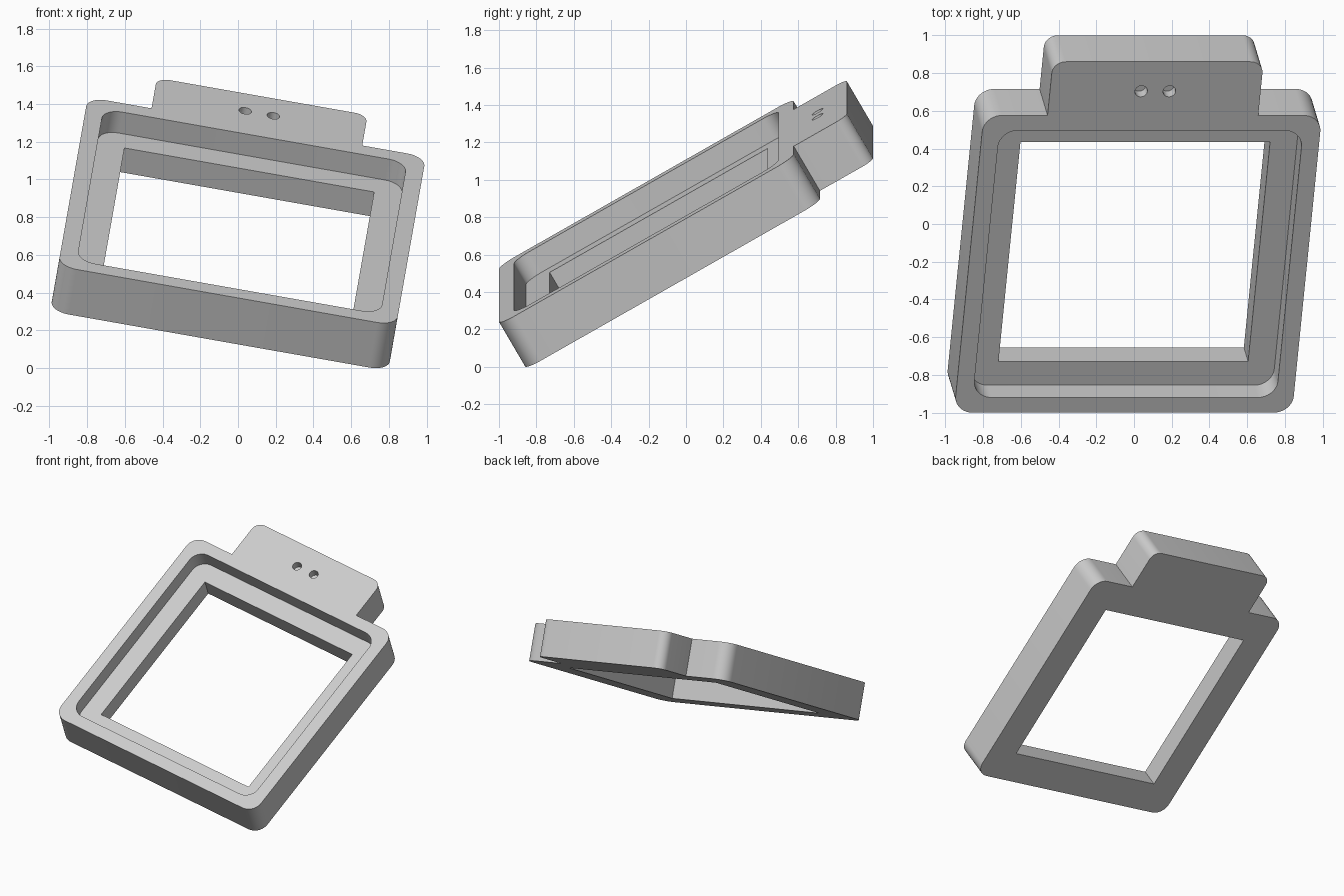
import bpy, bmesh, math
from mathutils import Vector, Euler, Matrix

if "Cube" in bpy.data.objects:
    bpy.data.objects.remove(bpy.data.objects["Cube"], do_unlink=True)

# Main sizes, in the frame's own flat coordinates (top face at z = 0)
SIDE, THICK = 1.82, 0.28
HALF = SIDE / 2
TAB_HALF, TAB_LENGTH = 0.567, 0.328
WALL, RECESS_DEPTH, LEDGE = 0.093, 0.13, 0.238
HOLE_RADIUS, HOLE_DEPTH = 0.034, 0.06

grey = bpy.data.materials.new("light grey")
grey.use_nodes = True
colour = (0.6, 0.6, 0.6, 1)
grey.diffuse_color = colour
grey.node_tree.nodes["Principled BSDF"].inputs["Base Color"].default_value = colour


def rounded(corners, steps=10):
    """Outline with right-angled corners (x, y, radius) replaced by arcs."""
    points = []
    for i, (x, y, r) in enumerate(corners):
        p = Vector((x, y))
        if r == 0:
            points.append(p)
            continue
        a = (Vector(corners[i - 1][:2]) - p).normalized()
        b = (Vector(corners[(i + 1) % len(corners)][:2]) - p).normalized()
        centre = p + r * (a + b)
        for k in range(steps + 1):
            t = math.pi / 2 * k / steps
            points.append(centre - r * (math.cos(t) * b + math.sin(t) * a))
    return points


def square(half, r):
    return rounded([(-half, -half, r), (half, -half, r), (half, half, r), (-half, half, r)])


def circle(x, y, r, n=24):
    return [Vector((x + r * math.cos(math.tau * k / n), y + r * math.sin(math.tau * k / n)))
            for k in range(n)]


def prism(name, outline, bottom, top):
    bm = bmesh.new()
    face = bm.faces.new([bm.verts.new((p.x, p.y, bottom)) for p in outline])
    result = bmesh.ops.extrude_face_region(bm, geom=[face])
    moved = [v for v in result["geom"] if isinstance(v, bmesh.types.BMVert)]
    bmesh.ops.translate(bm, verts=moved, vec=(0, 0, top - bottom))
    bmesh.ops.recalc_face_normals(bm, faces=bm.faces)
    mesh = bpy.data.meshes.new(name)
    bm.to_mesh(mesh)
    bm.free()
    obj = bpy.data.objects.new(name, mesh)
    bpy.context.collection.objects.link(obj)
    return obj


# Square frame with a mounting tab along its back edge
right = [(HALF, -HALF, 0.1), (HALF, HALF, 0.1), (TAB_HALF, HALF, 0),
         (TAB_HALF, HALF + TAB_LENGTH, 0.07)]
left = [(-x, y, r) for x, y, r in reversed(right)]
frame = prism("tabbed_frame", rounded(right + left), -THICK, 0)
frame.data.materials.append(grey)

# Recess, through opening and two blind holes in the tab
cutters = [
    prism("recess_cutter", square(HALF - WALL, 0.1), -RECESS_DEPTH, 0.1),
    prism("opening_cutter", square(HALF - LEDGE, 0), -THICK - 0.1, 0.05),
]
for side in (-1, 1):
    outline = circle(side * 0.076, HALF + 0.147, HOLE_RADIUS)
    cutters.append(prism("hole_cutter", outline, -HOLE_DEPTH, 0.1))
for cutter in cutters:
    cutter.hide_render = True
    mod = frame.modifiers.new(cutter.name, 'BOOLEAN')
    mod.operation = 'DIFFERENCE'
    mod.solver = 'EXACT'
    mod.object = cutter

# Bake the cuts and drop the cutters
bpy.context.view_layer.update()
baked = bpy.data.meshes.new_from_object(frame.evaluated_get(bpy.context.evaluated_depsgraph_get()))
frame.modifiers.clear()
frame.data = baked
for cutter in cutters:
    bpy.data.objects.remove(cutter, do_unlink=True)
baked.materials.clear()
baked.materials.append(grey)
for poly in baked.polygons:
    poly.material_index = 0

# Tilt the part, then centre it and rest it on the ground
baked.transform(Euler((math.radians(30), math.radians(10), 0)).to_matrix().to_4x4())
low = [min(v.co[i] for v in baked.vertices) for i in range(3)]
high = [max(v.co[i] for v in baked.vertices) for i in range(3)]
shift = (-(low[0] + high[0]) / 2, -(low[1] + high[1]) / 2, -low[2])
baked.transform(Matrix.Translation(shift))

bpy.ops.object.select_all(action='DESELECT')
frame.select_set(True)
bpy.context.view_layer.objects.active = frame
bpy.ops.object.shade_smooth_by_angle(angle=math.radians(30))
